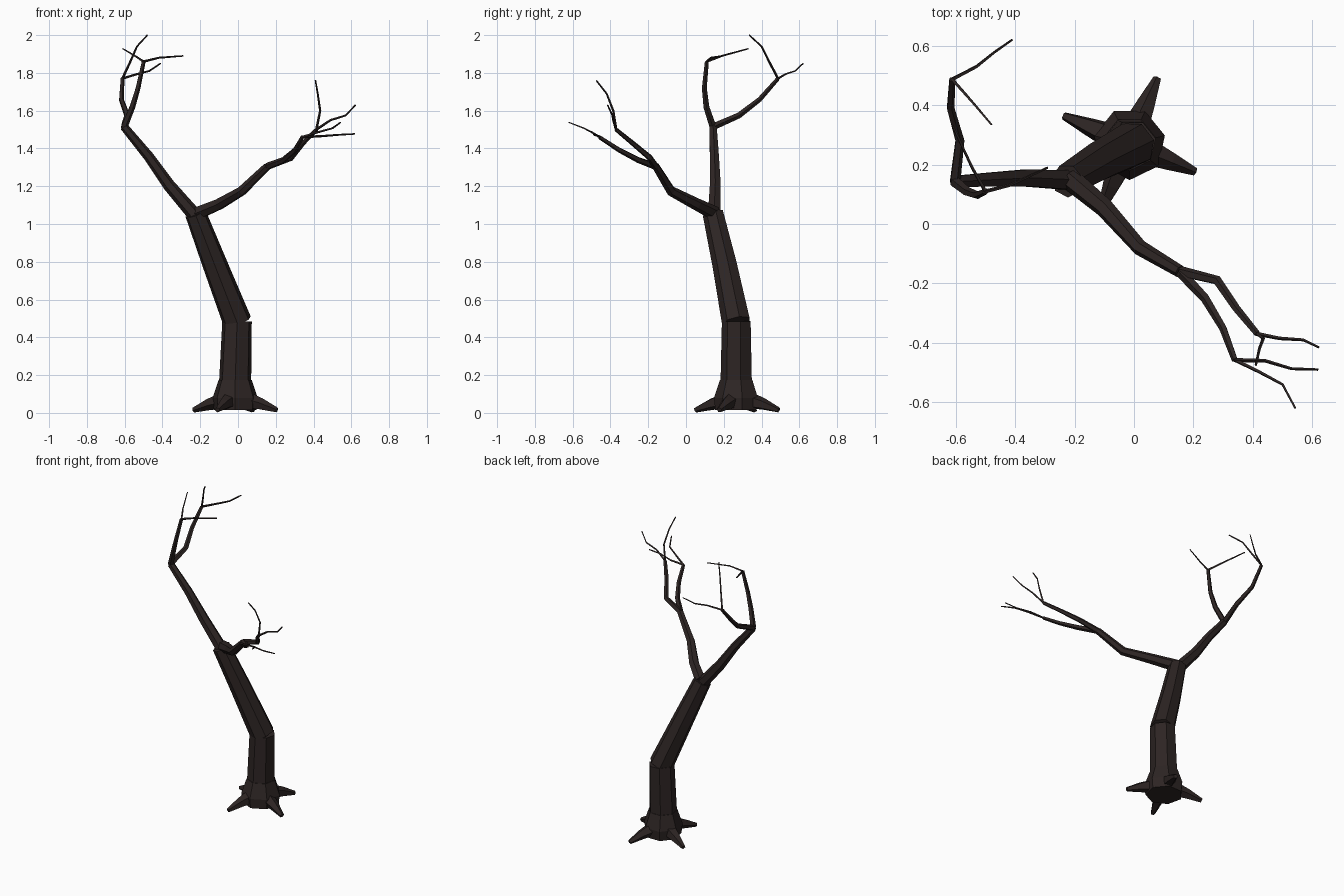
import bpy, bmesh, math
from mathutils import Vector

bark = bpy.data.materials.new("dark bark")
bark.diffuse_color = (0.026, 0.018, 0.017, 1)


def tube(name, pts, r0, r1, sides, phase=0.0, radii=None):
    """Flat-sided tapering tube swept through pts."""
    pts = [Vector(p) for p in pts]
    n = len(pts)
    bm = bmesh.new()
    rings = []
    prev = Vector((0, 0, 1))
    u, v = Vector((1, 0, 0)), Vector((0, 1, 0))
    for i, p in enumerate(pts):
        t = (pts[min(i + 1, n - 1)] - pts[max(i - 1, 0)]).normalized()
        q = prev.rotation_difference(t)
        u, v, prev = q @ u, q @ v, t
        r = radii[i] if radii else r0 + (r1 - r0) * i / (n - 1)
        ring = []
        for k in range(sides):
            a = phase + 2 * math.pi * k / sides
            ring.append(bm.verts.new(p + r * (math.cos(a) * u + math.sin(a) * v)))
        rings.append(ring)
    for a, b in zip(rings, rings[1:]):
        for k in range(sides):
            j = (k + 1) % sides
            bm.faces.new((a[k], a[j], b[j], b[k]))
    bm.faces.new(rings[0][::-1])
    bm.faces.new(rings[-1])
    bmesh.ops.recalc_face_normals(bm, faces=bm.faces)
    me = bpy.data.meshes.new(name)
    bm.to_mesh(me)
    bm.free()
    me.materials.append(bark)
    ob = bpy.data.objects.new(name, me)
    bpy.context.collection.objects.link(ob)
    return ob


# Trunk: flared foot, upright lower part, leaning upper part
ph = math.radians(13)
cx, cy = -0.015, 0.27
tube("trunk_foot", [(cx, cy, 0.015), (cx, cy, 0.08), (cx, cy, 0.175)], 0, 0, 7, ph,
     radii=[0.115, 0.122, 0.09])
tube("trunk_lower", [(cx, cy, 0.17), (-0.005, 0.27, 0.485)], 0.087, 0.08, 7, ph)
tube("trunk_upper", [(-0.003, 0.268, 0.48), (-0.12, 0.208, 0.78), (-0.225, 0.145, 1.055)],
     0.078, 0.057, 7, ph)

# Four roots, a quarter turn apart
for k in range(4):
    a = math.radians(67 + 90 * k)
    d = Vector((math.cos(a), math.sin(a), 0))
    c = Vector((cx, cy, 0))
    tube(f"root_{k + 1}", [c + d * 0.06 + Vector((0, 0, 0.068)),
                           c + d * 0.15 + Vector((0, 0, 0.046)),
                           c + d * 0.24 + Vector((0, 0, 0.015))], 0, 0, 5, 0.3,
         radii=[0.048, 0.032, 0.014])

# Two main limbs
fork_left = (-0.603, 0.143, 1.515)
fork_right = (0.155, -0.16, 1.305)
tube("left_limb", [(-0.215, 0.148, 1.03), (-0.365, 0.155, 1.205), (-0.475, 0.15, 1.36), fork_left],
     0.038, 0.022, 6)
tube("right_limb", [(-0.22, 0.155, 1.055), (-0.10, 0.055, 1.105), (0.02, -0.08, 1.175), fork_right],
     0.038, 0.021, 6)

# Boughs: path from the fork, then the twigs that grow from its end
boughs = {
    "left_inner": (fork_left, [(-0.56, 0.108, 1.62), (-0.53, 0.097, 1.72), (-0.50, 0.11, 1.86)], [
        [(-0.42, 0.13, 1.88), (-0.29, 0.19, 1.89)],
        [(-0.545, 0.19, 1.89), (-0.61, 0.33, 1.928)]]),
    "left_outer": (fork_left, [(-0.587, 0.28, 1.575), (-0.618, 0.39, 1.66), (-0.612, 0.487, 1.77)], [
        [(-0.57, 0.44, 1.86), (-0.535, 0.40, 1.94), (-0.48, 0.335, 2.0)],
        [(-0.53, 0.53, 1.795), (-0.47, 0.578, 1.81), (-0.41, 0.62, 1.85)]]),
    "right_inner": (fork_right, [(0.28, -0.19, 1.35), (0.345, -0.285, 1.43), (0.415, -0.37, 1.50)], [
        [(0.435, -0.385, 1.60), (0.422, -0.42, 1.69), (0.41, -0.475, 1.76)],
        [(0.49, -0.385, 1.55), (0.57, -0.39, 1.575), (0.622, -0.415, 1.63)]]),
    "right_outer": (fork_right, [(0.24, -0.25, 1.338), (0.30, -0.35, 1.39), (0.34, -0.458, 1.46)], [
        [(0.44, -0.46, 1.465), (0.53, -0.487, 1.472), (0.62, -0.49, 1.477)],
        [(0.42, -0.497, 1.485), (0.50, -0.54, 1.507), (0.543, -0.62, 1.538)]]),
}
for name, (start, path, twigs) in boughs.items():
    tube(name + "_bough", [start] + path, 0.019, 0.011, 5)
    for i, twig in enumerate(twigs):
        tube(f"{name}_twig_{i + 1}", [path[-1]] + twig, 0.007, 0.004, 4)
